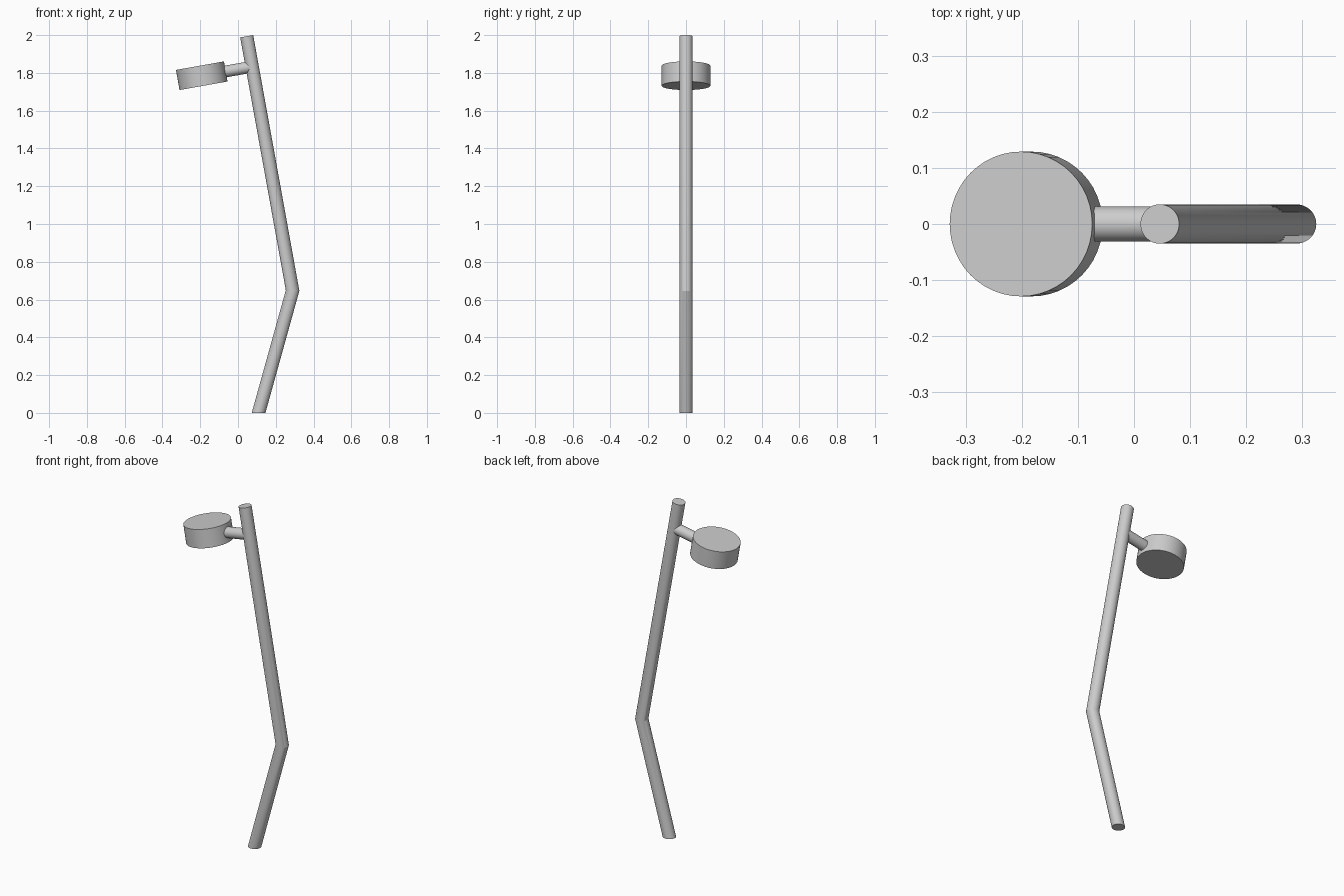
import bpy, bmesh
from math import sin, cos, pi, radians
from mathutils import Vector

if "Cube" in bpy.data.objects:
    bpy.data.objects.remove(bpy.data.objects["Cube"])

TILT = radians(10.1)   # lean of the upper pole, shared by arm and head
LOWER = radians(15.5)  # lean of the lower pole
SIDES = 48


def finish(bm, name):
    bmesh.ops.recalc_face_normals(bm, faces=bm.faces)
    mesh = bpy.data.meshes.new(name)
    bm.to_mesh(mesh)
    bm.free()
    obj = bpy.data.objects.new(name, mesh)
    bpy.context.collection.objects.link(obj)
    bpy.ops.object.select_all(action='DESELECT')
    obj.select_set(True)
    bpy.context.view_layer.objects.active = obj
    bpy.ops.object.shade_smooth_by_angle(angle=radians(20))
    return obj


def tube(name, sections):
    """Loft capped rings; each section is (centre, in-plane axis u, u radius, axis v, v radius)."""
    bm = bmesh.new()
    rings = []
    for c, u, ru, v, rv in sections:
        rings.append([bm.verts.new(c + u * ru * cos(2 * pi * i / SIDES) + v * rv * sin(2 * pi * i / SIDES))
                      for i in range(SIDES)])
    for a, b in zip(rings, rings[1:]):
        for i in range(SIDES):
            j = (i + 1) % SIDES
            bm.faces.new((a[i], a[j], b[j], b[i]))
    bm.faces.new(rings[0])
    bm.faces.new(rings[-1])
    return finish(bm, name)


Y = Vector((0, 1, 0))
across = Vector((cos(TILT), 0, sin(TILT)))   # square to the upper pole
along = Vector((-sin(TILT), 0, cos(TILT)))   # up the upper pole

# Bent pole: flat on the ground, mitred at the bend, square at the top
R = 0.035
mitre = (TILT - LOWER) / 2
bend = Vector((0.289, 0, 0.648))
tube("pole", [
    (Vector((0.109, 0, 0)), Vector((1, 0, 0)), R / cos(LOWER), Y, R),
    (bend, Vector((cos(mitre), 0, sin(mitre))), R / cos((TILT + LOWER) / 2), Y, R),
    (Vector((0.046, 0, 1.994)), across, R, Y, R),
])

# Round head
head = Vector((-0.192, 0, 1.785))
tube("lamp_head", [(head + along * s * 0.054, across, 0.129, Y, 0.129) for s in (-1, 1)])

# Short arm joining head and pole
tube("arm", [(head + across * d, along, 0.031, Y, 0.031) for d in (0.12, 0.272)])
